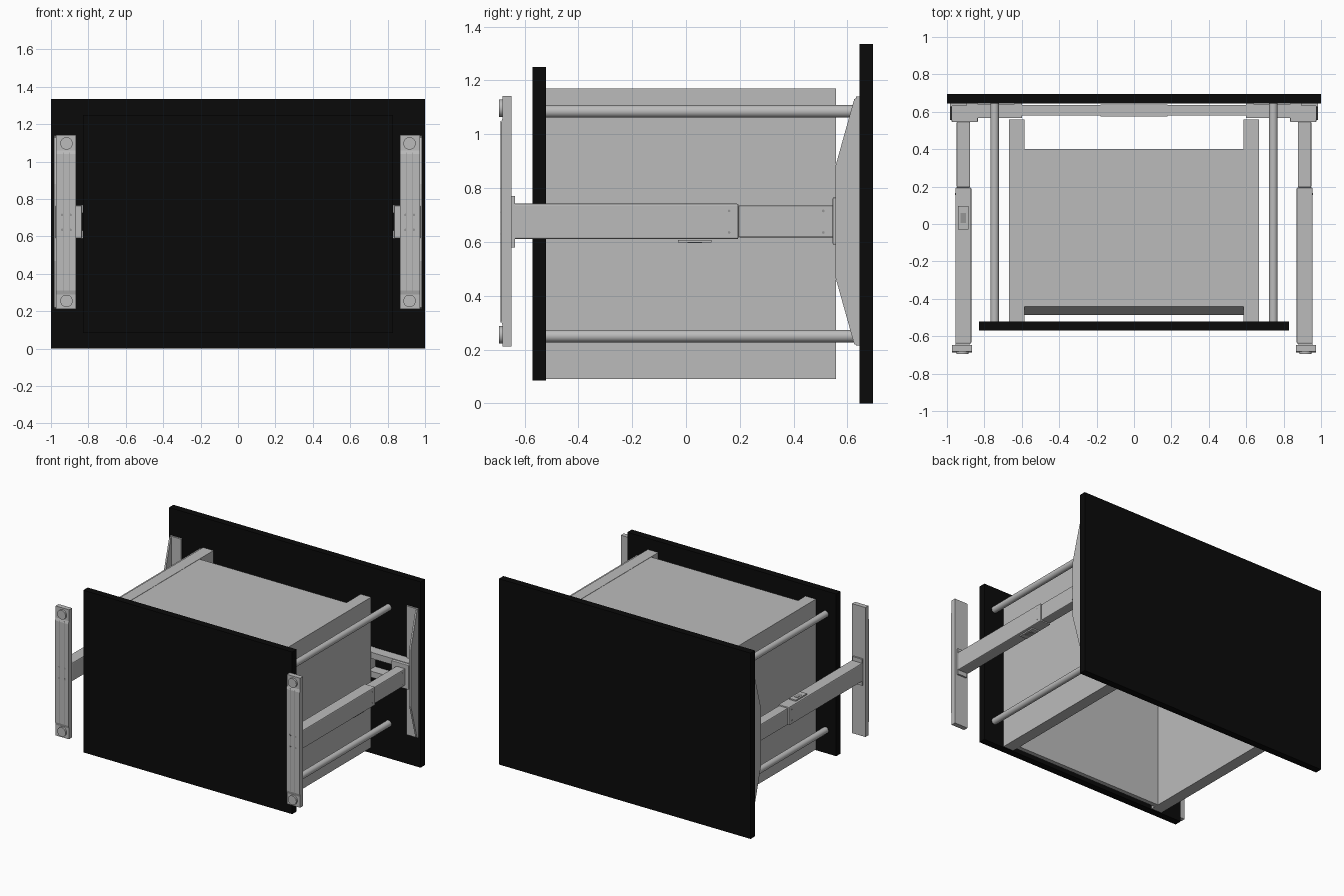
import bpy, bmesh, math
from mathutils import Vector

cube = bpy.data.objects.get("Cube")
if cube:
    bpy.data.objects.remove(cube)


def material(name, rgb):
    m = bpy.data.materials.new(name)
    m.use_nodes = True
    m.diffuse_color = (*rgb, 1)
    m.node_tree.nodes["Principled BSDF"].inputs["Base Color"].default_value = (*rgb, 1)
    return m


black = material("black board", (0.003, 0.003, 0.003))
grey = material("grey metal", (0.5, 0.5, 0.5))
dark = material("dark grey fittings", (0.3, 0.3, 0.3))


def finish(name, bm, mat):
    bmesh.ops.recalc_face_normals(bm, faces=bm.faces)
    mesh = bpy.data.meshes.new(name)
    bm.to_mesh(mesh)
    bm.free()
    mesh.materials.append(mat)
    ob = bpy.data.objects.new(name, mesh)
    bpy.context.collection.objects.link(ob)
    return ob


def box(name, x, y, z, mat=grey, bevel=0):
    """Box from (min, max) ranges."""
    bm = bmesh.new()
    bmesh.ops.create_cube(bm, size=1)
    for v in bm.verts:
        v.co = [r[0] if c < 0 else r[1] for c, r in zip(v.co, (x, y, z))]
    ob = finish(name, bm, mat)
    if bevel:
        mod = ob.modifiers.new("Bevel", "BEVEL")
        mod.width, mod.segments = bevel, 2
    return ob


def profile(name, points, x, mat=grey):
    """Extrude a (y, z) outline along x."""
    bm = bmesh.new()
    face = bm.faces.new([bm.verts.new((x[0], py, pz)) for py, pz in points])
    new = bmesh.ops.extrude_face_region(bm, geom=[face])["geom"]
    bmesh.ops.translate(bm, vec=(x[1] - x[0], 0, 0),
                        verts=[v for v in new if isinstance(v, bmesh.types.BMVert)])
    return finish(name, bm, mat)


def rod(name, center, radius, length, axis="Y", mat=grey, sides=32):
    bm = bmesh.new()
    bmesh.ops.create_cone(bm, cap_ends=True, segments=sides, radius1=radius,
                          radius2=radius, depth=length)
    direction = Vector([float(a == axis) for a in "XYZ"])
    turn = Vector((0, 0, 1)).rotation_difference(direction)
    for v in bm.verts:
        v.co = turn @ v.co + Vector(center)
    for f in bm.faces:
        f.smooth = len(f.verts) == 4
    ob = finish(name, bm, mat)
    ob.data.set_sharp_from_angle(angle=math.radians(40))
    return ob


def span(s, a, b):
    """Range along x mirrored to side s."""
    return tuple(sorted((s * a, s * b)))


MID = 0.675

# Boards
box("desktop", (-1, 1), (0.645, 0.695), (0, 1.335), black)
box("lower_board", (-0.83, 0.83), (-0.57, -0.52), (0.085, 1.25), black)

# Tray: top sheet folding down into a front wall, with a small bottom lip
profile("tray_sheet", [(0.4, 1.168), (-0.44, 1.168), (-0.487, 1.1), (-0.487, 0.09),
                       (-0.455, 0.09), (-0.455, 1.08), (-0.43, 1.15), (0.4, 1.15)],
        (-0.585, 0.585))

# Frame crossbar under the desktop
for label, z in (("lower", 0.592), ("upper", 0.722)):
    box(label + "_crossbar", (-0.62, 0.62), (0.58, 0.635), (z, z + 0.042))
    box(label + "_crossbar_sleeve", (-0.18, 0.18), (0.575, 0.64), (z - 0.003, z + 0.045))

for s, side in ((1, "left"), (-1, "right")):
    # Tray side wall
    box(side + "_tray_wall", span(s, 0.585, 0.668), (-0.52, 0.558), (0.09, 1.17))

    # Tie rods
    for label, z in (("lower", 0.25), ("upper", 1.085)):
        rod(f"{side}_{label}_tie_rod", (s * 0.745, 0.0625, z), 0.023, 1.165)

    # Telescopic leg
    box(side + "_leg_outer", span(s, 0.87, 0.955), (-0.64, 0.195), (0.61, 0.742), bevel=0.006)
    box(side + "_leg_inner", span(s, 0.876, 0.948), (0.195, 0.548), (0.616, 0.736), bevel=0.006)
    for y in (0.16, 0.51):
        for z in (0.635, 0.715):
            rod(side + "_leg_screw", (s * (0.955 if y < 0.2 else 0.948), y, z),
                0.005, 0.003, "X", dark, 12)
    face_z = MID - s * 0.068
    box(side + "_leg_socket", span(s, 0.885, 0.94), (-0.03, 0.095),
        sorted((face_z, face_z - s * 0.009)))
    box(side + "_leg_socket_opening", span(s, 0.898, 0.927), (0.005, 0.06),
        sorted((face_z - s * 0.009, face_z - s * 0.011)), dark)

    # Foot with raised edges and levelling pads
    profile(side + "_foot", [(-0.648, 0.212), (-0.682, 0.212), (-0.682, 0.29), (-0.688, 0.31),
                             (-0.688, 1.04), (-0.682, 1.06), (-0.682, 1.142), (-0.648, 1.142)],
            span(s, 0.866, 0.972))
    for x in (0.897, 0.932):
        box(side + "_foot_seam", span(s, x, x + 0.004), (-0.69, -0.688), (0.3, 1.05), dark)
    box(side + "_foot_mount", span(s, 0.88, 0.955), (-0.652, -0.636), (0.58, 0.77))
    for z in (0.255, 1.097):
        rod(side + "_foot_pad", (s * 0.917, -0.688, z), 0.033, 0.014)
    for x in (0.895, 0.94):
        for z in (0.635, 0.715):
            rod(side + "_foot_screw", (s * x, -0.688, z), 0.007, 0.003, "Y", dark, 12)

    # Desktop side bracket: tapered web with a flange against the board
    profile(side + "_bracket_web", [(0.555, 0.47), (0.555, 0.88), (0.625, 1.13), (0.645, 1.14),
                                    (0.645, 0.215), (0.625, 0.22)], span(s, 0.972, 0.985))
    box(side + "_bracket_flange", span(s, 0.895, 0.985), (0.632, 0.645), (0.215, 1.14))

    # Crossbar end frame and leg collar
    box(side + "_end_post", span(s, 0.6, 0.64), (0.572, 0.645), (0.588, 0.768))
    for z in (0.588, 0.724):
        box(side + "_end_rail", span(s, 0.6, 0.972), (0.568, 0.642), (z, z + 0.044))
    box(side + "_leg_collar", span(s, 0.835, 0.975), (0.545, 0.645), (0.59, 0.765), bevel=0.004)
